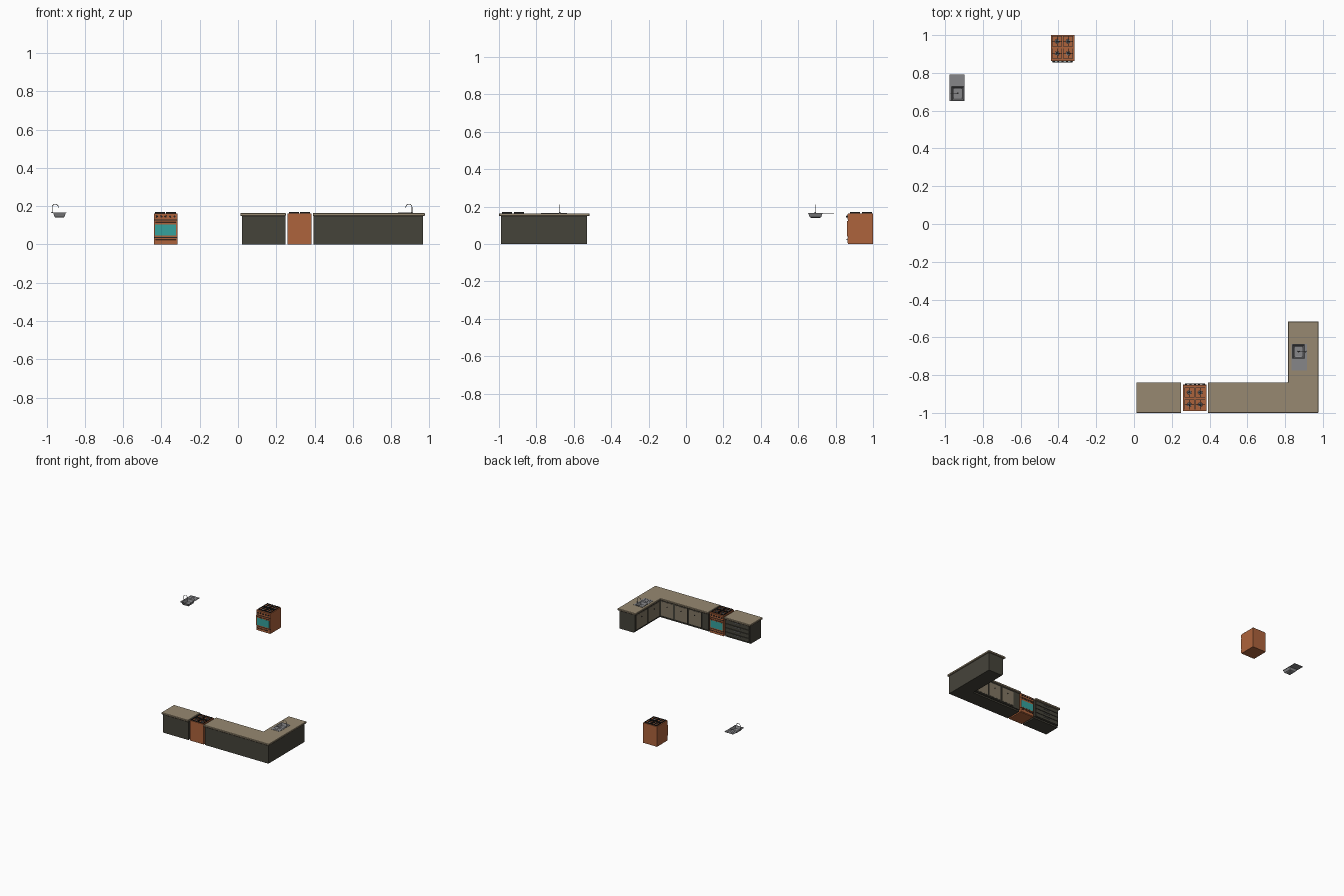
import bpy, bmesh, math
from mathutils import Matrix, Vector

if "Cube" in bpy.data.objects:
    bpy.data.objects.remove(bpy.data.objects["Cube"])


def mat(name, r, g, b):
    m = bpy.data.materials.new(name)
    m.diffuse_color = (r, g, b, 1)
    m.use_nodes = True
    m.node_tree.nodes["Principled BSDF"].inputs["Base Color"].default_value = m.diffuse_color
    return m


ORANGE = mat("orange_enamel", 0.42, 0.125, 0.045)
TEAL = mat("teal_glass", 0.035, 0.36, 0.34)
BLACK = mat("black_iron", 0.02, 0.02, 0.02)
STEEL = mat("steel", 0.24, 0.24, 0.25)
TOP = mat("worktop_stone", 0.31, 0.25, 0.165)
DARK = mat("cabinet_dark", 0.06, 0.056, 0.042)
DOOR = mat("door_tan", 0.22, 0.18, 0.125)

I = Matrix.Identity(4)


def finish(name, bm, m, T=I):
    bmesh.ops.recalc_face_normals(bm, faces=bm.faces)
    me = bpy.data.meshes.new(name)
    bm.to_mesh(me)
    bm.free()
    ob = bpy.data.objects.new(name, me)
    bpy.context.collection.objects.link(ob)
    ob.matrix_world = T
    if m:
        me.materials.append(m)
    return ob


def box(name, x0, x1, y0, y1, z0, z1, m, T=I, bevel=0):
    bm = bmesh.new()
    bmesh.ops.create_cube(bm, size=1)
    for v in bm.verts:
        v.co = Vector((x0 + (v.co.x + .5) * (x1 - x0), y0 + (v.co.y + .5) * (y1 - y0),
                       z0 + (v.co.z + .5) * (z1 - z0)))
    if bevel:
        bmesh.ops.bevel(bm, geom=bm.edges[:], offset=bevel, segments=1, affect='EDGES')
    return finish(name, bm, m, T)


def prism(name, pts, z0, z1, m, bevel=0):
    bm = bmesh.new()
    f = bm.faces.new([bm.verts.new((x, y, z0)) for x, y in pts])
    ext = bmesh.ops.extrude_face_region(bm, geom=[f])["geom"]
    bmesh.ops.translate(bm, verts=[g for g in ext if isinstance(g, bmesh.types.BMVert)],
                        vec=(0, 0, z1 - z0))
    if bevel:
        bmesh.ops.bevel(bm, geom=bm.edges[:], offset=bevel, segments=1, affect='EDGES')
    return finish(name, bm, m)


def cyl(name, c, r, h, m, T=I, axis='Z', n=16):
    bm = bmesh.new()
    bmesh.ops.create_cone(bm, cap_ends=True, segments=n, radius1=r, radius2=r * .9, depth=h)
    if axis == 'Y':
        bmesh.ops.rotate(bm, verts=bm.verts, matrix=Matrix.Rotation(math.pi / 2, 3, 'X'))
    bmesh.ops.translate(bm, verts=bm.verts, vec=c)
    return finish(name, bm, m, T)


def tube(name, pts, r, m, T=I):
    cu = bpy.data.curves.new(name, 'CURVE')
    cu.dimensions = '3D'
    cu.bevel_depth = r
    cu.bevel_resolution = 1
    cu.use_fill_caps = True
    s = cu.splines.new('POLY')
    s.points.add(len(pts) - 1)
    for p, q in zip(s.points, pts):
        p.co = (*q, 1)
    cu.materials.append(m)
    ob = bpy.data.objects.new(name, cu)
    bpy.context.collection.objects.link(ob)
    ob.matrix_world = T


def stove(tag, T):
    def b(name, *a):
        return box(f"{tag}_{name}", *a, T)
    w = 0.062
    b("body", -w, w, -0.067, 0.067, 0, 0.163, ORANGE)
    # front: control panel, oven door, window, drawer
    b("control_panel", -w, w, -0.070, -0.066, 0.130, 0.160, ORANGE)
    b("panel_gap", -w, w, -0.0675, -0.066, 0.124, 0.130, BLACK)
    b("oven_door", -w, w, -0.071, -0.066, 0.040, 0.124, ORANGE)
    b("oven_window", -0.055, 0.055, -0.0718, -0.070, 0.046, 0.104, TEAL)
    b("drawer_gap", -w, w, -0.0675, -0.066, 0.034, 0.040, BLACK)
    b("drawer", -w, w, -0.070, -0.066, 0.006, 0.034, ORANGE)
    for nm, z, h in (("oven_handle", 0.115, 0.052), ("drawer_handle", 0.024, 0.052)):
        tube(f"{tag}_{nm}", [(-h, -0.070, z), (-h, -0.076, z), (h, -0.076, z), (h, -0.070, z)],
             0.0015, BLACK, T)
    for i in range(5):
        cyl(f"{tag}_knob", (-0.046 + i * 0.023, -0.073, 0.146), 0.0055, 0.008, BLACK, T, 'Y', 12)
    # hob: four burners with grates
    for x in (-0.029, 0.029):
        for y in (-0.030, 0.034):
            cyl(f"{tag}_burner", (x, y, 0.165), 0.012, 0.005, STEEL, T)
            cyl(f"{tag}_burner_cap", (x, y, 0.168), 0.007, 0.003, BLACK, T)
            for dx, dy in ((1, 0), (-1, 0), (0, 1), (0, -1)):
                p, q = 0.007, 0.025
                xs = sorted((x + dx * p - abs(dy) * .001, x + dx * q + abs(dy) * .001))
                ys = sorted((y + dy * p - abs(dx) * .001, y + dy * q + abs(dx) * .001))
                b("grate_bar", *xs, *ys, 0.168, 0.171, BLACK)
            for s in (-1, 1):
                b("grate_side", x + s * .025 - .001, x + s * .025 + .001, y - .026, y + .026,
                  0.163, 0.170, BLACK)
                b("grate_end", x - .026, x + .026, y + s * .026 - .001, y + s * .026 + .001,
                  0.163, 0.170, BLACK)


def sink(tag, T):
    # basin as nested rectangular loops, thickened
    loops = [(-0.040, 0.040, -0.070, 0.012, 0.166), (-0.028, 0.036, -0.066, 0.008, 0.166),
             (-0.021, 0.029, -0.059, 0.001, 0.146), (-0.015, 0.023, -0.053, -0.005, 0.142)]
    bm = bmesh.new()
    rings = [[bm.verts.new(c) for c in ((a, c0, z), (b, c0, z), (b, d, z), (a, d, z))]
             for a, b, c0, d, z in loops]
    for r, s in zip(rings, rings[1:]):
        for i in range(4):
            bm.faces.new((r[i], r[(i + 1) % 4], s[(i + 1) % 4], s[i]))
    bm.faces.new(rings[-1])
    for f in bm.faces:
        f.normal_update()
    ob = finish(f"{tag}_basin", bm, STEEL, T)
    md = ob.modifiers.new("thickness", 'SOLIDIFY')
    md.thickness = 0.002
    cyl(f"{tag}_drain", (0.004, -0.029, 0.1425), 0.005, 0.002, BLACK, T)
    # ribbed drainboard
    box(f"{tag}_drainboard", -0.040, 0.040, 0.012, 0.070, 0.1635, 0.166, STEEL, T)
    for i in range(6):
        y = 0.019 + i * 0.009
        box(f"{tag}_rib", -0.032, 0.034, y, y + 0.003, 0.1655, 0.1668, STEEL, T)
    # swan-neck tap
    r, cx, cz = 0.016, -0.018, 0.195
    pts = [(-0.034, -0.029, 0.165)] + [
        (cx - r * math.cos(math.pi * i / 10), -0.029, cz + r * math.sin(math.pi * i / 10))
        for i in range(11)] + [(cx + r, -0.029, 0.190)]
    tube(f"{tag}_tap", pts, 0.0018, STEEL, T)
    cyl(f"{tag}_tap_base", (-0.034, -0.029, 0.168), 0.004, 0.006, STEEL, T)


HALF = Matrix.Rotation(math.pi, 4, 'Z')
stove("loose_stove", Matrix.Translation((-0.378, 0.933, 0)))
stove("fitted_stove", Matrix.Translation((0.322, -0.922, 0)) @ HALF)
sink("loose_sink", Matrix.Translation((-0.937, 0.721, 0)))
sink("fitted_sink", Matrix.Translation((0.875, -0.705, 0)) @ HALF)

# cabinets: left drawer unit and L-shaped unit, each with recessed plinth
box("drawer_unit", 0.022, 0.248, -0.99, -0.853, 0.012, 0.150, DARK)
box("drawer_plinth", 0.022, 0.248, -0.99, -0.862, 0, 0.012, DARK)
box("drawer_worktop", 0.012, 0.250, -1.0, -0.838, 0.150, 0.164, TOP, I, 0.002)


def ell(x0, y0, x1, y1, xi, yi):
    return [(x0, y0), (x1, y0), (x1, y1), (xi, y1), (xi, yi), (x0, yi)]


unit = prism("corner_unit", ell(0.395, -0.99, 0.966, -0.528, 0.829, -0.853), 0.012, 0.150, DARK)
prism("corner_plinth", ell(0.395, -0.99, 0.966, -0.528, 0.838, -0.862), 0, 0.012, DARK)
slab = prism("corner_worktop", ell(0.391, -1.0, 0.976, -0.516, 0.815, -0.838), 0.150, 0.164, TOP, 0.002)

# sink cut-out
cut = box("sink_cutter", 0.838, 0.904, -0.714, -0.638, 0.136, 0.2, None)
cut.hide_render = True
cut.hide_viewport = True
for ob in (unit, slab):
    md = ob.modifiers.new("sink_hole", 'BOOLEAN')
    md.object = cut
    md.solver = 'EXACT'

# drawers
for i in range(4):
    z = 0.016 + i * 0.0335
    box("drawer_front", 0.028, 0.242, -0.854, -0.848, z, z + 0.029, DARK)
    box("drawer_pull", 0.105, 0.165, -0.849, -0.844, z + 0.019, z + 0.022, STEEL)


def door(T, w):
    box("door_frame", 0, w, 0, 0.005, 0.017, 0.145, DARK, T)
    box("door_panel", 0.006, w - 0.006, 0.004, 0.0065, 0.024, 0.138, DOOR, T)
    cyl("door_knob", (w / 2, 0.008, 0.105), 0.004, 0.006, BLACK, T, 'Y', 10)


# doors along the back run and along the sink leg
for i in range(3):
    door(Matrix.Translation((0.455 + i * 0.124, -0.854, 0)), 0.119)
for i in range(2):
    door(Matrix.Translation((0.830, -0.842 + i * 0.156, 0)) @ Matrix.Rotation(math.pi / 2, 4, 'Z'), 0.150)
